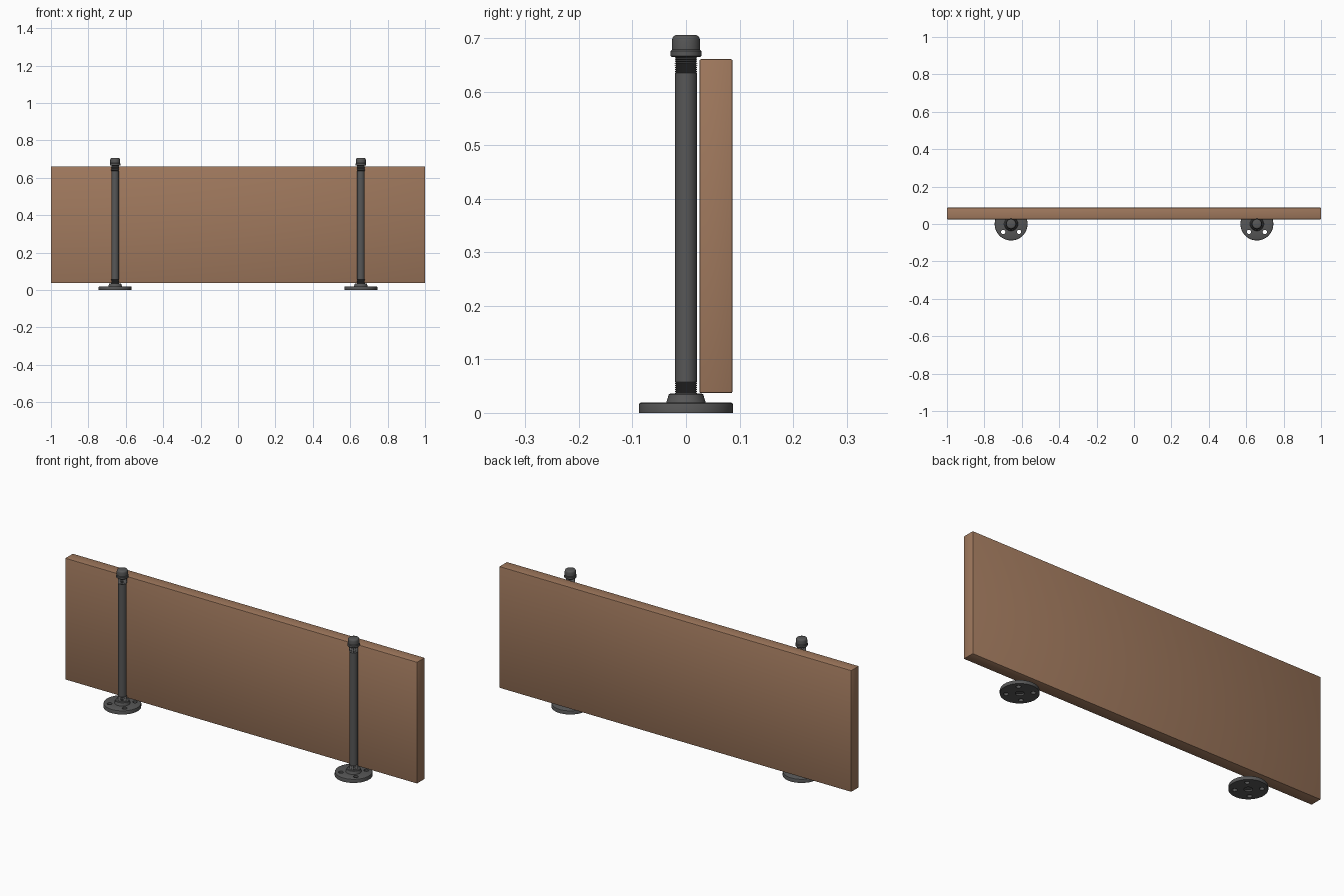
import bpy, bmesh, math
from mathutils import Matrix, Vector

if "Cube" in bpy.data.objects:
    bpy.data.objects.remove(bpy.data.objects["Cube"])

POST_X = 0.657
SEGS = 48


def material(name, rgb):
    m = bpy.data.materials.new(name)
    m.diffuse_color = (*rgb, 1.0)
    m.use_nodes = True
    m.node_tree.nodes["Principled BSDF"].inputs["Base Color"].default_value = m.diffuse_color
    return m


wood = material("brown wood", (0.35, 0.19, 0.11))
iron = material("dark grey iron", (0.095, 0.095, 0.095))


def make_object(name, bm, mat):
    bmesh.ops.recalc_face_normals(bm, faces=bm.faces[:])
    mesh = bpy.data.meshes.new(name)
    bm.to_mesh(mesh)
    bm.free()
    mesh.materials.append(mat)
    ob = bpy.data.objects.new(name, mesh)
    bpy.context.collection.objects.link(ob)
    return ob


def select_only(ob):
    bpy.ops.object.select_all(action='DESELECT')
    ob.select_set(True)
    bpy.context.view_layer.objects.active = ob


def smooth(ob):
    select_only(ob)
    bpy.ops.object.shade_smooth_by_angle(angle=math.radians(35))


def lathe(name, profile, x, closed=False):
    """Spin (radius, height) points about a vertical axis at x."""
    bm = bmesh.new()
    pts = profile + profile[:1] if closed else profile
    verts = [bm.verts.new((r, 0, z)) for r, z in pts]
    edges = [bm.edges.new(pair) for pair in zip(verts, verts[1:])]
    bmesh.ops.spin(bm, geom=verts + edges, cent=(0, 0, 0), axis=(0, 0, 1),
                   angle=math.tau, steps=SEGS)
    bmesh.ops.remove_doubles(bm, verts=bm.verts[:], dist=0.00005)
    bmesh.ops.translate(bm, verts=bm.verts[:], vec=(x, 0, 0))
    return make_object(name, bm, iron)


def thread(z0, z1, turns, r_out, r_in):
    """Zigzag ridges between two heights."""
    step = (z1 - z0) / turns
    pts = []
    for i in range(turns):
        pts += [(r_in, z0 + i * step), (r_out, z0 + (i + 0.5) * step)]
    return pts + [(r_in, z1)]


# Wooden board with slightly eased edges
bm = bmesh.new()
bmesh.ops.create_cube(bm, size=1.0)
bmesh.ops.scale(bm, vec=(2.0, 0.062, 0.624), verts=bm.verts[:])
bmesh.ops.translate(bm, vec=(0, 0.056, 0.349), verts=bm.verts[:])
bmesh.ops.bevel(bm, geom=bm.edges[:], offset=0.003, segments=2,
                profile=0.5, affect='EDGES')
smooth(make_object("board", bm, wood))

# Profiles of the pipe fittings
flange_profile = [(0.0195, 0.0), (0.088, 0.0), (0.088, 0.015), (0.0868, 0.018),
                  (0.084, 0.0195), (0.037, 0.0195), (0.0355, 0.023),
                  (0.0335, 0.030), (0.0325, 0.034), (0.030, 0.036),
                  (0.0195, 0.036)]
pipe_profile = ([(0, 0.008), (0.0195, 0.008)]
                + thread(0.034, 0.057, 6, 0.0212, 0.0185)
                + [(0.0203, 0.0575), (0.0203, 0.6355)]
                + thread(0.636, 0.667, 8, 0.0212, 0.0185)
                + [(0, 0.667)])
cap_profile = [(0, 0.665), (0.027, 0.665), (0.0285, 0.6665), (0.0285, 0.676),
               (0.027, 0.678), (0.0262, 0.679), (0.0262, 0.696),
               (0.0252, 0.701), (0.0225, 0.7045), (0.0185, 0.706), (0, 0.706)]

for side, x in (("left", -POST_X), ("right", POST_X)):
    # Base flange with four screw holes
    flange = lathe(side + "_flange", flange_profile, x, closed=True)
    bm = bmesh.new()
    for k in range(4):
        a = math.radians(45 + 90 * k)
        pos = Vector((x + 0.060 * math.cos(a), 0.060 * math.sin(a), 0.01))
        bmesh.ops.create_cone(bm, cap_ends=True, segments=24, radius1=0.0115,
                              radius2=0.0115, depth=0.06,
                              matrix=Matrix.Translation(pos))
    cutter = make_object("hole_cutter", bm, iron)
    cutter.hide_render = True
    mod = flange.modifiers.new("holes", 'BOOLEAN')
    mod.operation = 'DIFFERENCE'
    mod.solver = 'EXACT'
    mod.object = cutter
    select_only(flange)
    bpy.ops.object.modifier_apply(modifier=mod.name)
    bpy.data.objects.remove(cutter)
    smooth(flange)

    # Threaded upright pipe and its end cap
    smooth(lathe(side + "_pipe", pipe_profile, x))
    smooth(lathe(side + "_cap", cap_profile, x))
